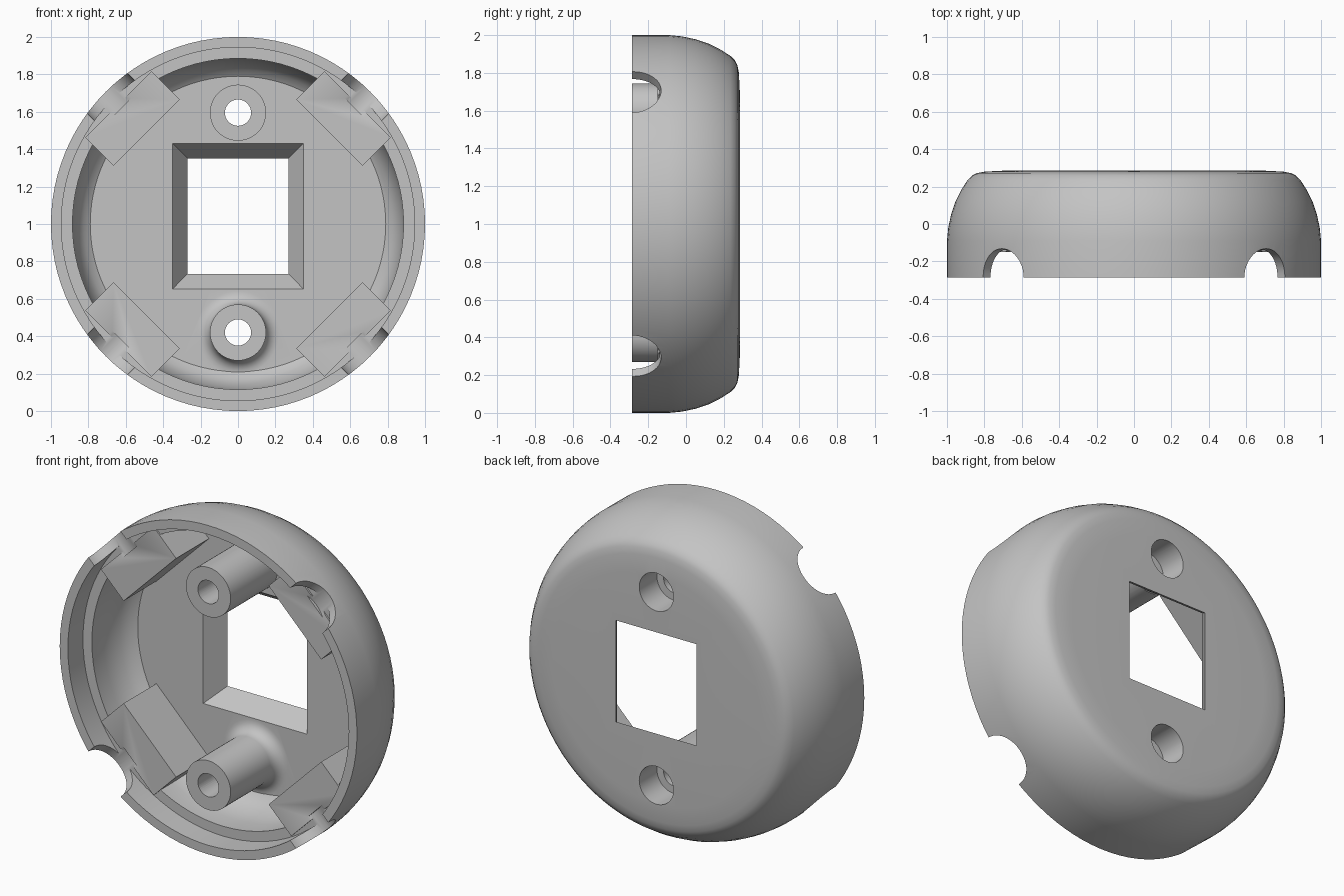
import bpy, bmesh, math
from mathutils import Matrix, Vector

cube = bpy.data.objects.get("Cube")
if cube:
    bpy.data.objects.remove(cube, do_unlink=True)

grey = bpy.data.materials.new("plain_grey")
grey.use_nodes = True
COLOUR = (0.55, 0.55, 0.55, 1)
grey.diffuse_color = COLOUR
grey.node_tree.nodes["Principled BSDF"].inputs["Base Color"].default_value = COLOUR

FRONT, BACK, FLOOR = -0.285, 0.285, 0.165


def finish(bm, name):
    bmesh.ops.remove_doubles(bm, verts=bm.verts, dist=1e-5)
    bmesh.ops.recalc_face_normals(bm, faces=bm.faces)
    mesh = bpy.data.meshes.new(name)
    bm.to_mesh(mesh)
    bm.free()
    mesh.materials.append(grey)
    obj = bpy.data.objects.new(name, mesh)
    bpy.context.collection.objects.link(obj)
    return obj


def lathe(name, profile, z, steps=96):
    """Turn (radius, y) points around the front-to-back axis at height z."""
    bm = bmesh.new()
    verts = [bm.verts.new((r, y, z)) for r, y in profile]
    edges = [bm.edges.new(pair) for pair in zip(verts, verts[1:])]
    bmesh.ops.spin(bm, geom=verts + edges, cent=(0, 0, z), axis=(0, 1, 0),
                   angle=math.tau, steps=steps)
    return finish(bm, name)


def prism(name, profile, half_width, angle):
    """Extrude (radius, y) points sideways, then turn them to an angle."""
    bm = bmesh.new()
    face = bm.faces.new([bm.verts.new((r, y, -half_width)) for r, y in profile])
    side = bmesh.ops.extrude_face_region(bm, geom=[face])["geom"]
    bmesh.ops.translate(bm, vec=(0, 0, 2 * half_width),
                        verts=[v for v in side if isinstance(v, bmesh.types.BMVert)])
    turn = Matrix.Translation((0, 0, 1)) @ Matrix.Rotation(angle, 4, "Y")
    bmesh.ops.transform(bm, matrix=turn, verts=bm.verts)
    return finish(bm, name)


def combine(target, tool, operation):
    mod = target.modifiers.new(tool.name, "BOOLEAN")
    mod.operation, mod.object, mod.solver = operation, tool, "EXACT"
    bpy.context.view_layer.objects.active = target
    bpy.ops.object.modifier_apply(modifier=mod.name)
    bpy.data.objects.remove(tool, do_unlink=True)


# Round shell with a stepped rim and a flat floor
outside = [(0, BACK), (0.70, BACK), (0.80, 0.28), (0.84, 0.272), (0.865, 0.26),
           (0.89, 0.235), (0.925, 0.18), (0.955, 0.12), (0.978, 0.05),
           (0.993, -0.02), (1, -0.09), (1, FRONT)]
inside = [(0.945, FRONT), (0.945, -0.14), (0.885, -0.14), (0.885, -0.03),
          (0.875, 0.03), (0.855, 0.09), (0.825, 0.14), (0.79, FLOOR), (0, FLOOR)]
housing = lathe("housing", outside + inside, 1)

# Four pads behind the rim, on the diagonals
pad = [(0.69, -0.15), (0.905, -0.15), (0.905, 0), (0.78, 0.2), (0.69, 0.2)]
diagonals = [math.radians(45 + 90 * i) for i in range(4)]
for angle in diagonals:
    combine(housing, prism("pad", pad, 0.25, angle), "UNION")

# Screw posts: plain above, flared into the floor below
plain = [(0, FRONT), (0.15, FRONT), (0.15, 0.2), (0, 0.2)]
flare = [(0.22 - 0.07 * math.sin(a), FLOOR - 0.07 + 0.07 * math.cos(a))
         for a in [math.radians(90 - 15 * i) for i in range(7)]]
flared = plain[:2] + flare + [(0.22, 0.2), (0, 0.2)]
posts = ((plain, 1.595), (flared, 0.42))
for profile, z in posts:
    combine(housing, lathe("screw_post", profile, z, 48), "UNION")

# Screw holes, wider from the back
for _, z in posts:
    hole = [(0, -0.4), (0.07, -0.4), (0.07, 0.115), (0.115, 0.115), (0.115, 0.4), (0, 0.4)]
    combine(housing, lathe("hole_cutter", hole, z, 48), "DIFFERENCE")

# Square window that narrows towards the back
bm = bmesh.new()
rings = []
for y, half_x, half_z in ((FLOOR - 0.03, 0.37, 0.41), (BACK + 0.03, 0.25, 0.288)):
    rings.append([bm.verts.new((sx * half_x, y, 1.042 + sz * half_z))
                  for sx, sz in ((-1, -1), (1, -1), (1, 1), (-1, 1))])
    bm.faces.new(rings[-1])
for i in range(4):
    j = (i + 1) % 4
    bm.faces.new((rings[0][i], rings[0][j], rings[1][j], rings[1][i]))
combine(housing, finish(bm, "window_cutter"), "DIFFERENCE")

# Round notches through the rim
for angle in diagonals:
    bm = bmesh.new()
    bmesh.ops.create_cone(bm, cap_ends=True, segments=48, radius1=0.153,
                          radius2=0.153, depth=0.32)
    way = Vector((math.cos(angle), 0, -math.sin(angle)))
    place = (Matrix.Translation(way * 1.04 + Vector((0, FRONT, 1)))
             @ way.to_track_quat("Z", "Y").to_matrix().to_4x4())
    bmesh.ops.transform(bm, matrix=place, verts=bm.verts)
    combine(housing, finish(bm, "notch_cutter"), "DIFFERENCE")

# Smooth curves, sharp edges
bpy.ops.object.select_all(action="DESELECT")
housing.select_set(True)
bpy.context.view_layer.objects.active = housing
bpy.ops.object.shade_smooth_by_angle(angle=math.radians(30))
